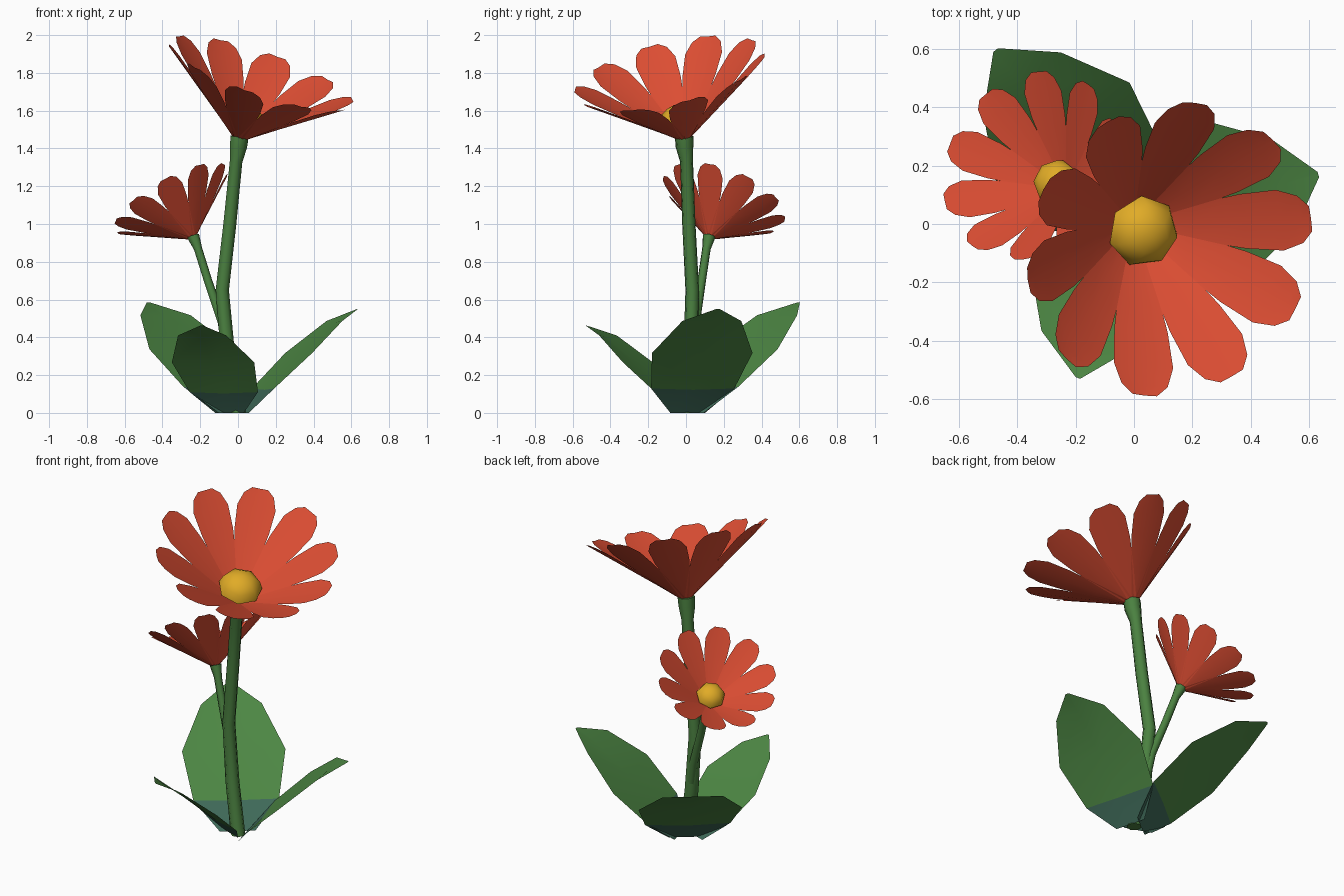
import bpy, bmesh, math
from mathutils import Vector, Matrix

if "Cube" in bpy.data.objects:
    bpy.data.objects.remove(bpy.data.objects["Cube"])


def material(name, rgb):
    m = bpy.data.materials.new(name)
    m.diffuse_color = (*rgb, 1)
    m.use_nodes = True
    m.node_tree.nodes["Principled BSDF"].inputs["Base Color"].default_value = m.diffuse_color
    return m


ORANGE = material("petal_orange", (0.72, 0.075, 0.033))
YELLOW = material("disc_yellow", (0.75, 0.41, 0.02))
LEAF = material("leaf_green", (0.075, 0.245, 0.058))
TEAL = material("leaf_base_teal", (0.05, 0.145, 0.1))
STEM = material("stem_green", (0.07, 0.22, 0.052))


def make(name, verts, faces, mats):
    me = bpy.data.meshes.new(name)
    me.from_pydata(verts, [], faces)
    ob = bpy.data.objects.new(name, me)
    bpy.context.collection.objects.link(ob)
    for m in mats:
        me.materials.append(m)
    for p in me.polygons:
        p.use_smooth = True
    return ob


def strip(verts, faces, rows):
    """Blade three vertices wide; each row is (mid point, half-width vector, up offset of edges)."""
    b = len(verts)
    for mid, side, lift in rows:
        verts += [mid - side + lift, mid, mid + side + lift]
    for i in range(len(rows) - 1):
        for j in (0, 1):
            a = b + 3 * i + j
            faces.append((a, a + 3, a + 4, a + 1))


def tube(name, path, radii, sides=7):
    pts = [Vector(p) for p in path]
    verts, faces = [], []
    for i, p in enumerate(pts):
        t = (pts[min(i + 1, len(pts) - 1)] - pts[max(i - 1, 0)]).normalized()
        if i == 0:
            t = Vector((0, 0, 1))
        u = Vector((0, 1, 0)).cross(t).normalized()
        v = t.cross(u)
        for k in range(sides):
            a = math.tau * k / sides
            verts.append(p + (u * math.cos(a) + v * math.sin(a)) * radii[i])
    for i in range(len(pts) - 1):
        for k in range(sides):
            a, c = i * sides + k, i * sides + (k + 1) % sides
            faces.append((a, c, c + sides, a + sides))
    faces.append(tuple(range(sides))[::-1])
    faces.append(tuple(range((len(pts) - 1) * sides, len(pts) * sides)))
    ob = make(name, verts, faces, [STEM])
    for p in ob.data.polygons[-2:]:
        p.use_smooth = False


# distance along petal, half width
PETAL = [(0.0, 0.024), (0.3, 0.064), (0.6, 0.098), (0.82, 0.109), (0.94, 0.085), (1.0, 0.045)]


def flower(name, base, axis, ref, scale, count=10):
    base, n = Vector(base), Vector(axis).normalized()
    ref = Vector(ref) - base
    u = (ref - n * ref.dot(n)).normalized()
    # ring of petals
    verts, faces = [], []
    for k in range(count):
        d = Matrix.Rotation(math.tau * k / count, 3, n) @ u
        s = n.cross(d)
        start = base + d * 0.03 * scale
        along = (d * 0.487 + n * 0.37) * scale
        up = along.cross(s).normalized()
        rows = [(start + along * t, s * w * scale, up * w * 0.1 * scale) for t, w in PETAL]
        strip(verts, faces, rows)
    make(name + "_petals", verts, faces, [ORANGE])
    # domed disc: upper half of a flattened sphere
    bpy.ops.mesh.primitive_uv_sphere_add(segments=7, ring_count=6, radius=0.125 * scale)
    ob = bpy.context.object
    ob.name = name + "_disc"
    bm = bmesh.new()
    bm.from_mesh(ob.data)
    bmesh.ops.delete(bm, geom=[v for v in bm.verts if v.co.z < -0.001], context='VERTS')
    bm.to_mesh(ob.data)
    bm.free()
    ob.data.materials.append(YELLOW)
    rot = Matrix((u, n.cross(u), n)).transposed().to_4x4()
    ob.matrix_world = Matrix.Translation(base + n * 0.086 * scale) @ rot @ Matrix.Diagonal((1, 1, 0.8, 1))
    bpy.ops.object.shade_smooth()


# horizontal distance, height, half width
LEAF_ROWS = [(0.04, 0, 0.1), (0.17, 0.13, 0.24), (0.40, 0.33, 0.29), (0.63, 0.51, 0.17), (0.77, 0.585, 0.01)]


def leaf(name, azimuth, reach, height, width, shift=0.0):
    a = math.radians(azimuth)
    d, s = Vector((math.cos(a), math.sin(a), 0)), Vector((-math.sin(a), math.cos(a), 0))
    up = (Vector((0, 0, 1)) - d).normalized()
    rows = [(d * r * reach + s * (shift if i < 4 else 0) + Vector((0, 0, z * height)), s * w * width,
             up * (0.01 if 0 < i < 4 else 0)) for i, (r, z, w) in enumerate(LEAF_ROWS)]
    verts, faces = [], []
    strip(verts, faces, rows)
    ob = make(name, verts, faces, [LEAF, TEAL])
    # lowest row of faces is teal
    for p in ob.data.polygons:
        p.material_index = 1 if p.center.z < 0.1 else 0


# leaves
leaf("leaf_right", 15, 0.85, 0.94, 0.95)
leaf("leaf_back_left", 128.5, 0.99, 1.0, 1.0)
leaf("leaf_front_left", 250, 0.73, 0.79, 0.8, -0.037)

# stems, each flaring into the flower base
tube("tall_stem",
     [(0, 0, 0), (-0.055, 0.025, 0.3), (-0.085, 0.033, 0.65), (-0.045, 0.015, 1.0),
      (-0.012, 0.003, 1.33), (0.0, -0.008, 1.41), (0.006, -0.01, 1.462)],
     [0.042, 0.04, 0.037, 0.036, 0.035, 0.048, 0.05])
tube("short_stem",
     [(0, 0, 0), (-0.045, 0.03, 0.25), (-0.085, 0.05, 0.48), (-0.16, 0.083, 0.7),
      (-0.213, 0.108, 0.87), (-0.238, 0.122, 0.935)],
     [0.028, 0.027, 0.025, 0.023, 0.023, 0.034])

# flowers
flower("tall_flower", (0.004, -0.006, 1.455), (0.317, -0.217, 0.923), (0.042, -0.6, 1.73), 1.0)
flower("short_flower", (-0.24, 0.123, 0.93), (-0.466, 0.318, 0.826), (-0.345, 0.53, 1.06), 0.66)
